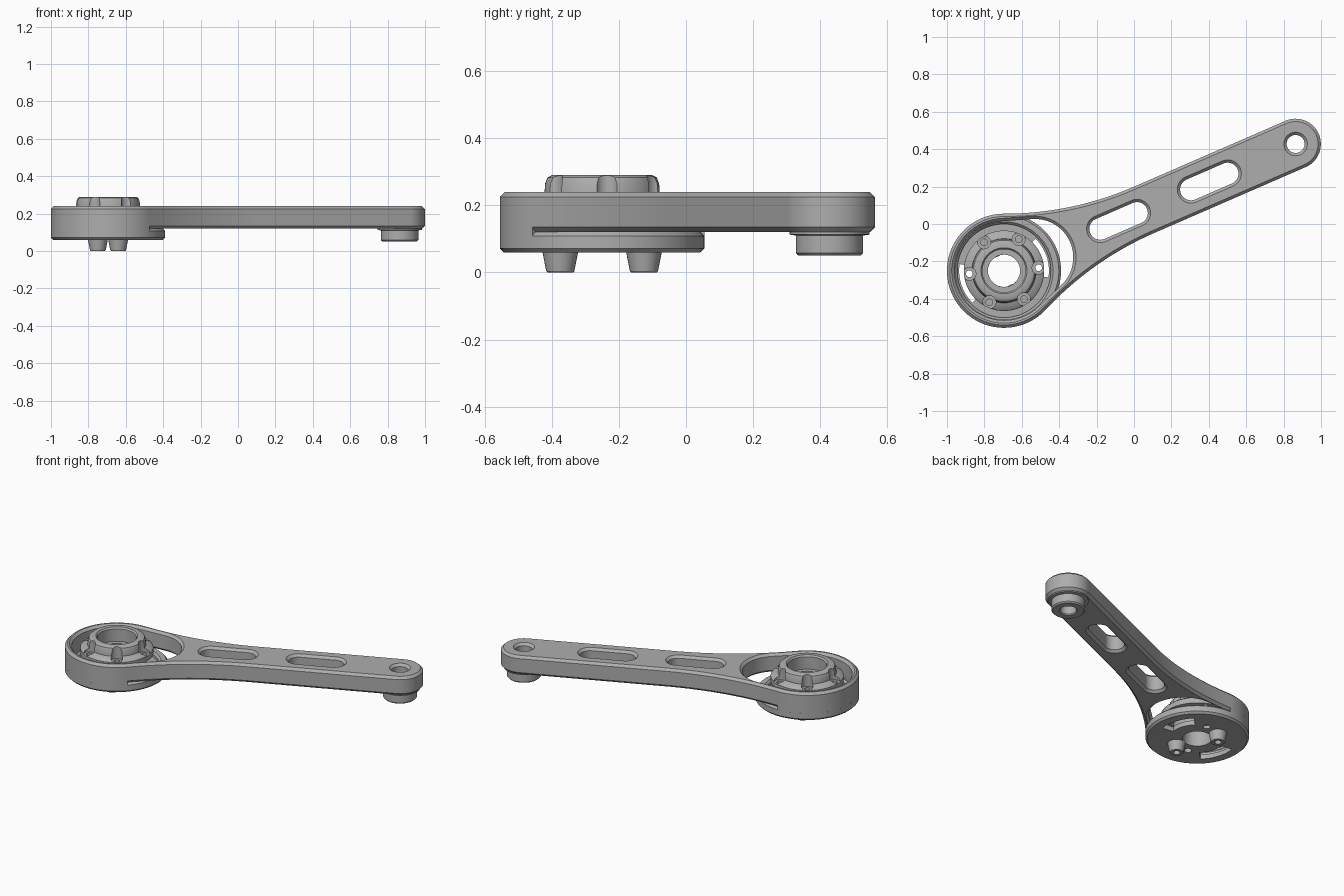
import bpy, bmesh, math
from math import cos, sin, radians, acos, degrees

cube = bpy.data.objects.get("Cube")
if cube:
    bpy.data.objects.remove(cube, do_unlink=True)

# One satin grey for every part
metal = bpy.data.materials.new("machined_grey")
metal.use_nodes = True
grey = (0.42, 0.42, 0.42, 1)
metal.diffuse_color = grey
metal.node_tree.nodes["Principled BSDF"].inputs["Base Color"].default_value = grey

# The arm runs along local x from the cup centre
ORIGIN = (-0.695, -0.25, 0)
TILT = radians(23.5)
LENGTH = 1.70
CUP_R, HALF_W = 0.305, 0.135
BLEND = 66.5  # angle where the cup runs into the arm


def arc(cx, cy, r, a0, a1, n):
    """Points on an arc, angles in degrees, both ends included."""
    angles = [radians(a0 + (a1 - a0) * i / n) for i in range(n + 1)]
    return [(cx + r * cos(a), cy + r * sin(a)) for a in angles]


def circle(cx, cy, r, n=48):
    return arc(cx, cy, r, 0, 360, n)[:-1]


def hull(x0, r0, x1, r1):
    """Outline around two circles on the arm axis."""
    t = degrees(acos((r0 - r1) / (x1 - x0)))
    return arc(x0, 0, r0, t, 360 - t, 48) + arc(x1, 0, r1, -t, t, 32)


def sector(r0, r1, a0, a1, n=32):
    return arc(0, 0, r1, a0, a1, n) + arc(0, 0, r0, a1, a0, n)


def add(name, bm):
    """Turn a bmesh into a finished object in the arm's frame."""
    bmesh.ops.remove_doubles(bm, verts=bm.verts, dist=1e-5)
    bmesh.ops.recalc_face_normals(bm, faces=bm.faces)
    mesh = bpy.data.meshes.new(name)
    bm.to_mesh(mesh)
    bm.free()
    mesh.materials.clear()
    mesh.materials.append(metal)
    ob = bpy.data.objects.new(name, mesh)
    bpy.context.collection.objects.link(ob)
    ob.location = ORIGIN
    ob.rotation_euler.z = TILT
    return ob


def plate(name, outlines, z0, z1, bevel=0.0):
    """Extrude outlines (first solid, rest holes) with chamfered edges."""
    curve = bpy.data.curves.new(name + "_outline", 'CURVE')
    curve.dimensions = '2D'
    curve.fill_mode = 'BOTH'
    curve.extrude = (z1 - z0) / 2 - bevel
    curve.bevel_depth = bevel
    curve.bevel_resolution = 0
    for pts in outlines:
        spline = curve.splines.new('POLY')
        spline.points.add(len(pts) - 1)
        for p, (x, y) in zip(spline.points, pts):
            p.co = (x, y, 0, 1)
        spline.use_cyclic_u = True
    tmp = bpy.data.objects.new(name + "_outline", curve)
    bpy.context.collection.objects.link(tmp)
    deps = bpy.context.evaluated_depsgraph_get()
    mesh = bpy.data.meshes.new_from_object(tmp.evaluated_get(deps))
    bm = bmesh.new()
    bm.from_mesh(mesh)
    bmesh.ops.translate(bm, verts=bm.verts, vec=(0, 0, (z0 + z1) / 2))
    bpy.data.objects.remove(tmp, do_unlink=True)
    bpy.data.meshes.remove(mesh)
    return add(name, bm)


def lathe(name, profile, cx=0.0, cy=0.0, n=64):
    """Spin a closed (radius, height) profile about a vertical axis."""
    bm = bmesh.new()
    rings = [[bm.verts.new((cx + r * cos(math.tau * i / n), cy + r * sin(math.tau * i / n), z))
              for r, z in profile] for i in range(n)]
    m = len(profile)
    for i in range(n):
        a, b = rings[i], rings[(i + 1) % n]
        for j in range(m):
            k = (j + 1) % m
            bm.faces.new((a[j], b[j], b[k], a[k]))
    return add(name, bm)


# Arm plate: round cup end, concave blends, straight arm, round tip
B = 0.015
s = sin(radians(BLEND))
fillet = (CUP_R * s - HALF_W) / (1 - s)
fx, fy = (CUP_R + fillet) * cos(radians(BLEND)), HALF_W + fillet
outline = arc(0, 0, CUP_R - B, BLEND, 360 - BLEND, 64)
outline += arc(fx, -fy, fillet + B, 180 - BLEND, 90, 16)[1:]
outline += arc(LENGTH, 0, HALF_W - B, -90, 90, 32)
outline += arc(fx, fy, fillet + B, -90, BLEND - 180, 16)[:-1]
holes = [hull(0, 0.265 + B, 0.18, 0.205 + B), circle(LENGTH, 0, 0.048 + B)]
for mid in (0.668, 1.197):
    holes.append(hull(mid - 0.107, 0.058 + B, mid + 0.107, 0.058 + B))
parts = [plate("arm", [outline] + holes, 0.12, 0.24, B)]

# Cup: low wall all round, tall wall away from the arm, pierced floor
E = 0.012
parts.append(plate("cup_low_wall", [circle(0, 0, CUP_R - E, 96), circle(0, 0, 0.25 + E, 96)],
                   0.06, 0.12, E))
parts.append(plate("cup_tall_wall", [sector(0.266, CUP_R, BLEND, 360 - BLEND, 64)], 0.085, 0.18))
floor_holes = [circle(0, 0, 0.086)]
for turn in (0, 180):
    floor_holes.append(sector(0.165, 0.24, turn - 32, turn + 22))
    a = radians(48 + turn)
    floor_holes.append(circle(0.15 * cos(a), 0.15 * sin(a), 0.022, 24))
parts.append(plate("cup_floor", [circle(0, 0, 0.27, 96)] + floor_holes, 0.06, 0.09))

# Hub with flange and stepped bore
hub = lathe("hub", [(0.086, 0.08), (0.086, 0.2), (0.115, 0.2), (0.115, 0.28), (0.123, 0.29),
                    (0.15, 0.29), (0.163, 0.283), (0.17, 0.265), (0.172, 0.235), (0.205, 0.225),
                    (0.215, 0.215), (0.215, 0.18), (0.16, 0.17), (0.14, 0.15), (0.14, 0.08)], n=96)
parts.append(hub)


# Screw pockets and screw holes cut round the hub
def cut_round(name, radius, z0, z1):
    bm = bmesh.new()
    for k in range(6):
        a = radians(60 * k - 18.5)
        ret = bmesh.ops.create_cone(bm, cap_ends=True, segments=24, radius1=radius,
                                    radius2=radius, depth=z1 - z0)
        bmesh.ops.translate(bm, verts=ret["verts"],
                            vec=(0.186 * cos(a), 0.186 * sin(a), (z0 + z1) / 2))
    cutter = add(name, bm)
    cutter.hide_render = True
    cutter.hide_set(True)
    mod = hub.modifiers.new(name, 'BOOLEAN')
    mod.operation = 'DIFFERENCE'
    mod.solver = 'EXACT'
    mod.object = cutter
    return cutter


cutters = [cut_round("pocket_cutter", 0.035, 0.212, 0.32),
           cut_round("screw_hole_cutter", 0.018, 0.1, 0.3)]
deps = bpy.context.evaluated_depsgraph_get()
cut_mesh = bpy.data.meshes.new_from_object(hub.evaluated_get(deps))
hub.modifiers.clear()
hub.data = cut_mesh
for c in cutters:
    bpy.data.objects.remove(c, do_unlink=True)

# Two tapered hollow pegs under the cup
for side, name in ((1, "left_peg"), (-1, "right_peg")):
    parts.append(lathe(name, [(0.054, 0.065), (0.042, 0.004), (0.038, 0), (0.02, 0), (0.02, 0.065)],
                       0, side * 0.136, 32))

# Boss under the arm tip
parts.append(lathe("tip_boss", [(0.048, 0.14), (0.048, 0.056), (0.054, 0.05), (0.092, 0.05),
                                (0.1, 0.058), (0.1, 0.11), (0.119, 0.113), (0.119, 0.14)],
                   LENGTH, 0, 48))

# Smooth the round walls and keep the chamfers crisp
bpy.ops.object.select_all(action='DESELECT')
for ob in parts:
    ob.select_set(True)
bpy.context.view_layer.objects.active = parts[0]
bpy.ops.object.shade_smooth_by_angle(angle=radians(30))
